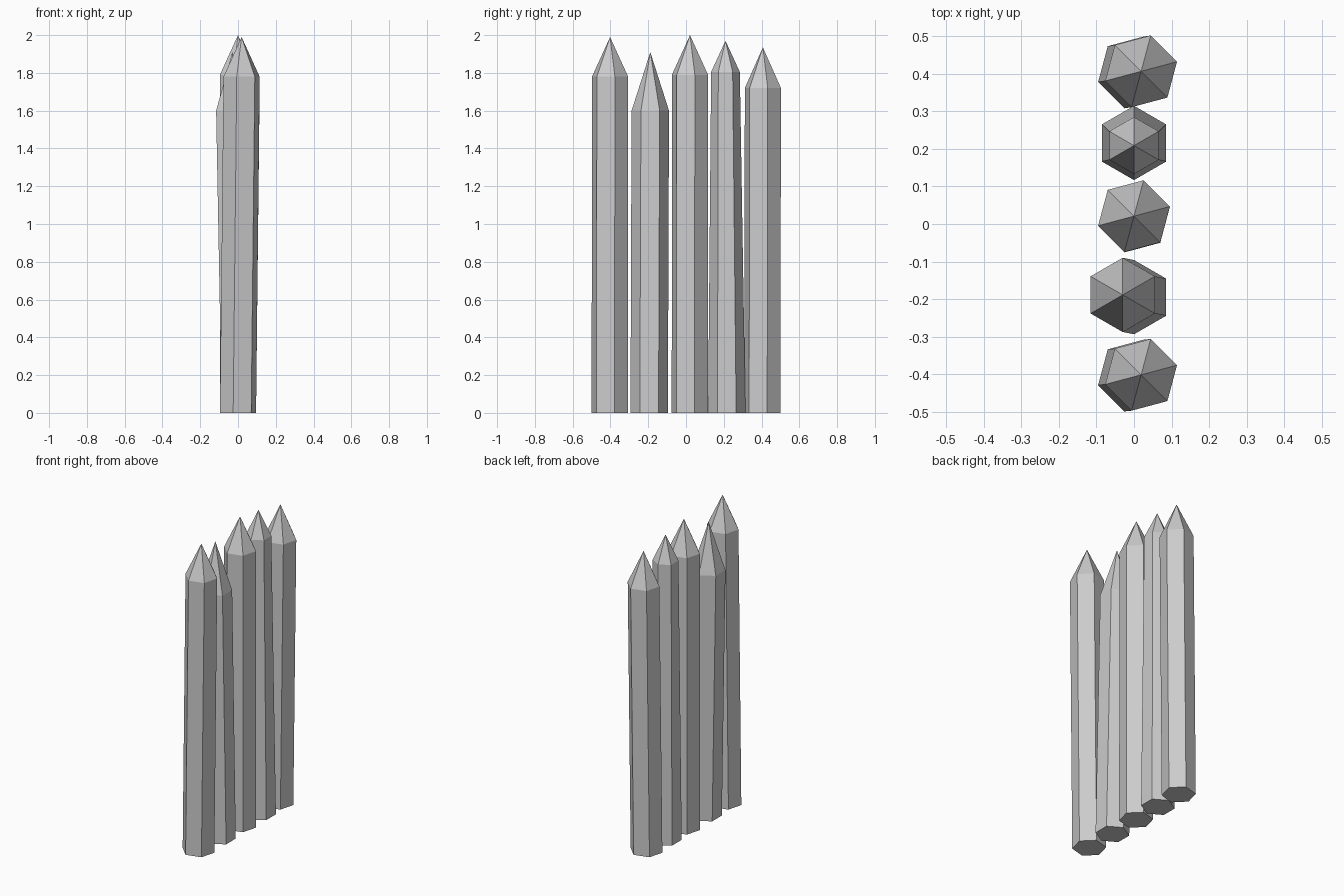
import bpy
import bmesh
import math

cube = bpy.data.objects.get("Cube")
if cube:
    bpy.data.objects.remove(cube, do_unlink=True)

SIDES = 6
RADIUS = 0.099

# Single plain colour
grey = bpy.data.materials.new("plain grey")
grey.use_nodes = True
grey.diffuse_color = (0.6, 0.6, 0.6, 1)
grey.node_tree.nodes["Principled BSDF"].inputs["Base Color"].default_value = (0.6, 0.6, 0.6, 1)


def ring(bm, x, y, z, radius, turn):
    """Hexagonal ring of vertices."""
    angles = [math.radians(turn) + math.tau * i / SIDES for i in range(SIDES)]
    return [bm.verts.new((x + radius * math.cos(a), y + radius * math.sin(a), z)) for a in angles]


def stake(name, base, top, top_radius, shoulder, tip, turn):
    """Leaning six-sided post with a sharpened point."""
    bm = bmesh.new()
    low = ring(bm, *base, 0, RADIUS, turn)
    high = ring(bm, *top, shoulder, top_radius, turn)
    apex = bm.verts.new((*top, tip))
    bm.faces.new(low[::-1])
    for i in range(SIDES):
        j = (i + 1) % SIDES
        bm.faces.new((low[i], low[j], high[j], high[i]))
        bm.faces.new((high[i], high[j], apex))
    mesh = bpy.data.meshes.new(name)
    bm.to_mesh(mesh)
    bm.free()
    mesh.materials.append(grey)
    bpy.context.collection.objects.link(bpy.data.objects.new(name, mesh))


# Row of stakes from front to back
stake("front_stake", (0, -0.404), (0.019, -0.402), RADIUS, 1.78, 1.99, 15)
stake("second_stake", (0, -0.195), (-0.03, -0.189), RADIUS, 1.60, 1.91, 30)
stake("middle_stake", (0, 0.02), (0, 0.021), RADIUS, 1.79, 2.0, 15)
stake("fourth_stake", (0, 0.216), (0, 0.209), 0.076, 1.805, 1.97, 30)
stake("back_stake", (0, 0.404), (0.019, 0.407), RADIUS, 1.72, 1.935, 15)
